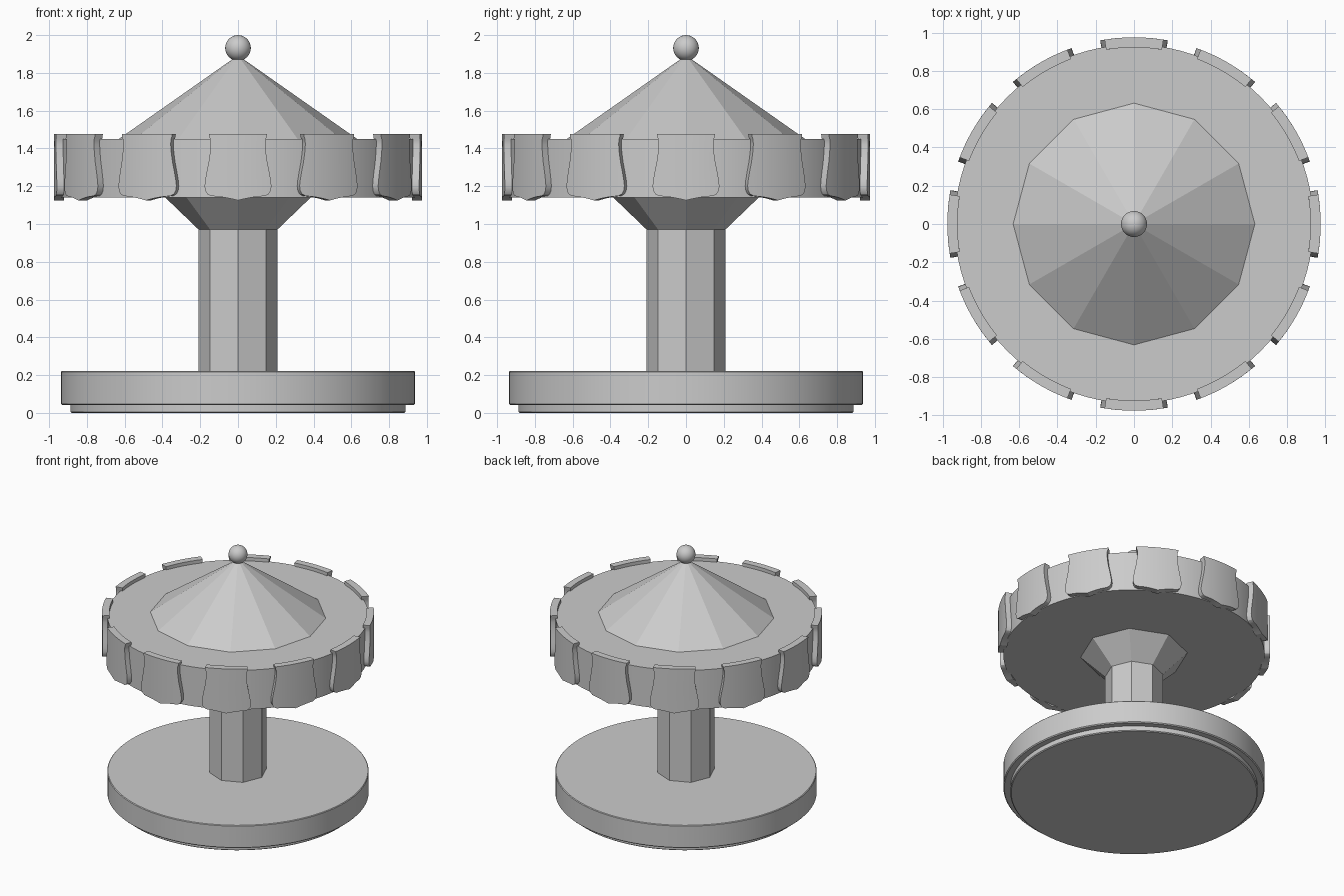
import bpy, bmesh
from math import sin, cos, tau, asin, radians

if "Cube" in bpy.data.objects:
    bpy.data.objects.remove(bpy.data.objects["Cube"])


def finish(name, bm, smooth=True):
    bmesh.ops.remove_doubles(bm, verts=bm.verts, dist=1e-5)
    bmesh.ops.recalc_face_normals(bm, faces=bm.faces)
    me = bpy.data.meshes.new(name)
    bm.to_mesh(me)
    bm.free()
    ob = bpy.data.objects.new(name, me)
    bpy.context.collection.objects.link(ob)
    if smooth:
        bpy.ops.object.select_all(action='DESELECT')
        ob.select_set(True)
        bpy.context.view_layer.objects.active = ob
        bpy.ops.object.shade_smooth_by_angle(angle=radians(28))
    return ob


def lathe(name, profile, sides, smooth=True):
    """Stack of rings (radius, z), capped at both ends; radius 0 makes a tip."""
    bm = bmesh.new()
    rings = [[bm.verts.new((r * cos(tau * i / sides), r * sin(tau * i / sides), z))
              for i in range(sides)] for r, z in profile]
    for a, b in zip(rings, rings[1:]):
        for i in range(sides):
            j = (i + 1) % sides
            bm.faces.new((a[i], a[j], b[j], b[i]))
    bm.faces.new(rings[0][::-1])
    if profile[-1][0] > 0:
        bm.faces.new(rings[-1])
    return finish(name, bm, smooth)


# Round stepped base
lathe("base_plinth", [(0.88, 0), (0.887, 0.006), (0.887, 0.05)], 96)
lathe("base_platform", [(0.93, 0.041), (0.937, 0.048), (0.937, 0.217), (0.932, 0.222)], 96)

# Octagonal column flaring into the canopy
lathe("column", [(0.208, 0.2), (0.208, 0.97), (0.39, 1.145)], 8, False)

# Canopy drum and twelve-sided roof
lathe("canopy_drum", [(0.937, 1.14), (0.937, 1.45)], 96)
lathe("roof_cone", [(0.637, 1.446), (0, 1.893)], 12, False)

# Ball on top
bm = bmesh.new()
bmesh.ops.create_uvsphere(bm, u_segments=32, v_segments=16, radius=0.068)
bmesh.ops.translate(bm, verts=bm.verts, vec=(0, 0, 1.932))
finish("roof_ball", bm)

# Curved shield panels around the rim: rows of (half width, z)
ROWS = [(0.154, 1.477), (0.152, 1.462), (0.146, 1.445), (0.145, 1.42), (0.148, 1.38),
        (0.155, 1.33), (0.165, 1.28), (0.174, 1.23), (0.177, 1.20), (0.173, 1.175),
        (0.162, 1.158), (0.143, 1.148)]
OUTER, INNER, COLS = 0.975, 0.922, 12


def panel(name, angle):
    bm = bmesh.new()
    grid = []
    for k, (w, z) in enumerate(ROWS + [ROWS[-1]]):
        row = []
        for c in range(COLS + 1):
            u = 2 * c / COLS - 1
            # last row dips to the central point
            dz = 0.023 * (1 - abs(u)) ** 1.6 if k == len(ROWS) else 0
            a = angle + asin(u * w / OUTER)
            row.append(bm.verts.new((OUTER * cos(a), OUTER * sin(a), z - dz)))
        grid.append(row)
    for a, b in zip(grid, grid[1:]):
        for c in range(COLS):
            bm.faces.new((a[c], b[c], b[c + 1], a[c + 1]))
    bmesh.ops.remove_doubles(bm, verts=bm.verts, dist=1e-5)
    # thicken towards the axis, keeping the outer skin
    front = bm.faces[:]
    copy = bmesh.ops.extrude_face_region(bm, geom=front, use_keep_orig=True)
    for v in (g for g in copy["geom"] if isinstance(g, bmesh.types.BMVert)):
        v.co.x *= INNER / OUTER
        v.co.y *= INNER / OUTER
    finish(name, bm)


for i in range(12):
    panel(f"rim_panel_{i + 1}", tau * i / 12)
